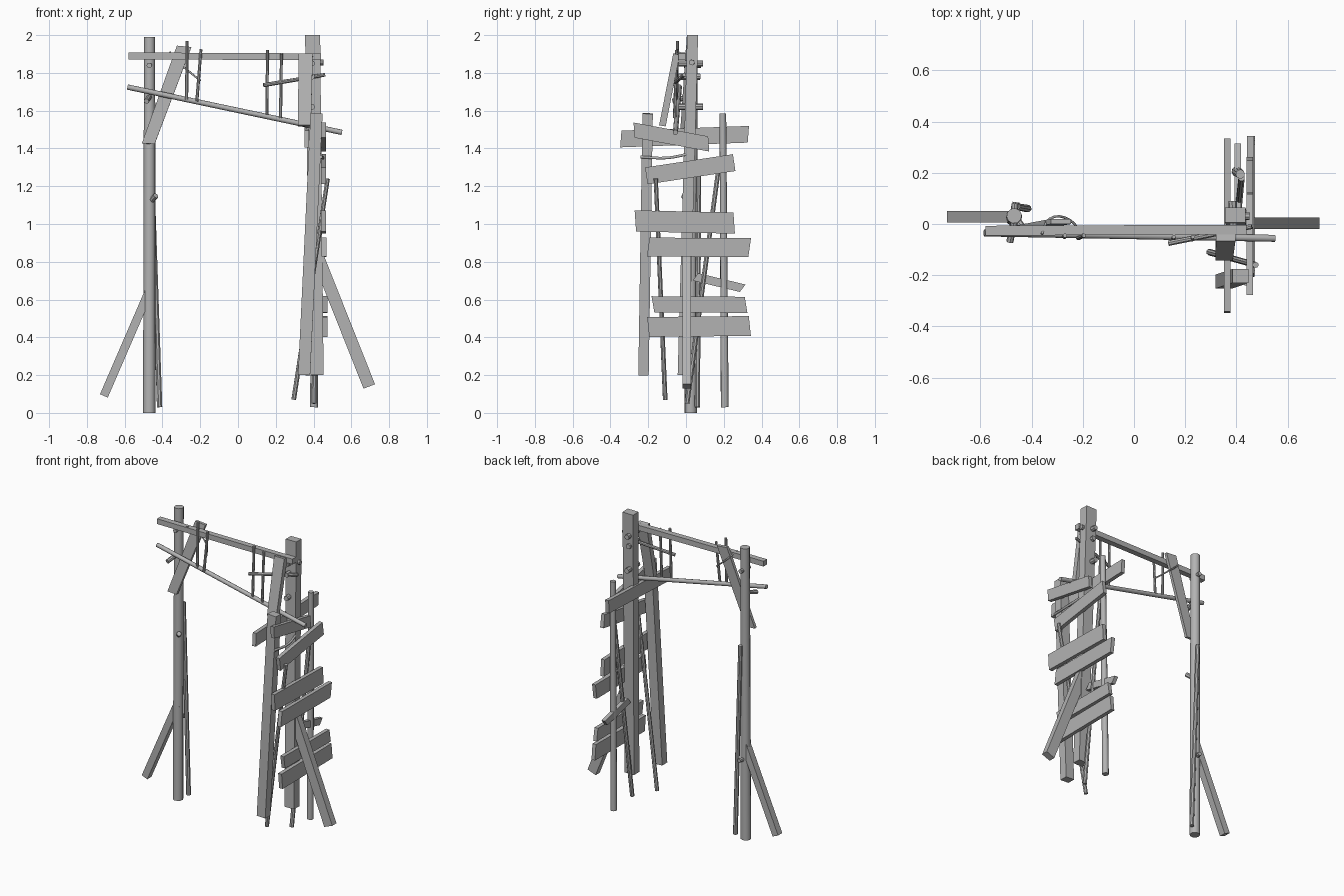
import bpy, bmesh, math
from mathutils import Vector, Matrix

cube = bpy.data.objects.get("Cube")
if cube:
    bpy.data.objects.remove(cube, do_unlink=True)

wood = bpy.data.materials.new("weathered_grey")
wood.use_nodes = True
COLOUR = (0.45, 0.45, 0.45, 1)
wood.diffuse_color = COLOUR
wood.node_tree.nodes["Principled BSDF"].inputs["Base Color"].default_value = COLOUR


def finish(name, bm):
    mesh = bpy.data.meshes.new(name)
    bmesh.ops.recalc_face_normals(bm, faces=bm.faces)
    bm.to_mesh(mesh)
    bm.free()
    mesh.materials.append(wood)
    obj = bpy.data.objects.new(name, mesh)
    bpy.context.collection.objects.link(obj)
    return obj


def frame(a, b, side):
    """Matrix with z along a-b and x as near as possible to side."""
    a, b = Vector(a), Vector(b)
    z = (b - a).normalized()
    x = Vector(side)
    x = (x - z * x.dot(z)).normalized()
    y = z.cross(x)
    m = Matrix((x, y, z)).transposed().to_4x4()
    m.translation = (a + b) / 2
    return m, (b - a).length


def beam(name, a, b, wide, deep, side=(1, 0, 0), taper=1.0, skew=0.0):
    """Squared timber; wide is measured along side, skew slants the sawn ends."""
    m, length = frame(a, b, side)
    bm = bmesh.new()
    bmesh.ops.create_cube(bm, size=1)
    for v in bm.verts:
        k = taper if v.co.z > 0 else 1
        v.co = Vector((v.co.x * wide * k, v.co.y * deep, v.co.z * length + v.co.x * skew))
    bm.transform(m)
    return finish(name, bm)


def pole(name, a, b, r, r_end=None, sides=10):
    """Round timber, smooth along its length."""
    m, length = frame(a, b, (0.9, 0.43, 0.1))
    bm = bmesh.new()
    bmesh.ops.create_cone(bm, cap_ends=True, segments=sides, radius1=r,
                          radius2=r_end or r, depth=length)
    bm.transform(m)
    for f in bm.faces:
        f.smooth = len(f.verts) == 4
    obj = finish(name, bm)
    for e in obj.data.edges:
        e.use_edge_sharp = False
    obj.data.set_sharp_from_angle(angle=math.radians(40))
    return obj


def rope(name, points, r):
    curve = bpy.data.curves.new(name, "CURVE")
    curve.dimensions = "3D"
    curve.bevel_depth = r
    curve.bevel_resolution = 1
    curve.resolution_u = 4
    curve.use_fill_caps = True
    spline = curve.splines.new("BEZIER")
    spline.bezier_points.add(len(points) - 1)
    for p, co in zip(spline.bezier_points, points):
        p.co = co
        p.handle_left_type = p.handle_right_type = "AUTO"
    curve.materials.append(wood)
    obj = bpy.data.objects.new(name, curve)
    bpy.context.collection.objects.link(obj)


# Main uprights
pole("round_post", (-0.47, 0.025, 0), (-0.468, 0.032, 1.99), 0.033, 0.03)
beam("square_post", (0.418, -0.015, 0.2), (0.395, 0.035, 2.0), 0.07, 0.058, taper=1.14)
beam("front_upright", (0.35, -0.225, 0.2), (0.416, -0.203, 1.585), 0.064, 0.055)
pole("back_upright", (0.402, 0.205, 0.03), (0.415, 0.195, 1.585), 0.021, 0.018)

# Slanting ground braces
beam("round_post_brace", (-0.71, 0.028, 0.09), (-0.468, 0.028, 0.65), 0.045, 0.045)
beam("square_post_brace", (0.695, 0.003, 0.14), (0.425, 0.003, 0.82), 0.065, 0.045)

# Crossing timbers between the uprights
beam("top_beam", (-0.58, -0.026, 1.89), (0.44, -0.022, 1.885), 0.036, 0.038, (0, 0, 1))
pole("sloping_rail", (-0.585, -0.035, 1.725), (0.55, -0.056, 1.485), 0.014)

# Boards leaning on the crossing timbers
beam("left_leaning_board", (-0.475, -0.025, 1.425), (-0.285, 0.01, 1.94), 0.065, 0.02,
     taper=1.15, skew=0.02)
beam("right_leaning_board", (0.352, -0.125, 1.52), (0.358, -0.05, 1.9), 0.068, 0.035, taper=1.12)

# Thin sticks: start, end, radius
sticks = {
    "left_prop": ((-0.415, 0.06, 0.03), (-0.458, 0.068, 1.33), 0.015),
    "front_prop": ((0.295, -0.11, 0.07), (0.475, -0.16, 1.24), 0.013),
    "inner_prop": ((0.402, 0.005, 0.05), (0.42, 0.18, 1.35), 0.014),
    "rail_stick_a": ((-0.272, -0.05, 1.66), (-0.27, -0.045, 1.97), 0.009),
    "rail_stick_b": ((-0.218, -0.055, 1.65), (-0.196, -0.045, 1.925), 0.009),
    "rail_stick_c": ((0.153, -0.06, 1.58), (0.156, -0.05, 1.92), 0.009),
    "rail_stick_d": ((0.225, -0.06, 1.56), (0.23, -0.05, 1.9), 0.009),
    "cross_stick": ((0.135, -0.075, 1.735), (0.46, -0.01, 1.79), 0.011),
}
for name, (a, b, r) in sticks.items():
    pole(name, a, b, r, r * 0.9, 8)

# Side boards: x, start (y, z), end (y, z), width, end slant
boards = [
    (0.364, (-0.345, 1.45), (0.33, 1.475), 0.088, 0.01),
    (0.452, (-0.275, 1.497), (0.12, 1.424), 0.078, -0.02),
    (0.452, (-0.21, 1.255), (0.255, 1.325), 0.09, 0.0),
    (0.452, (-0.268, 1.016), (0.255, 1.005), 0.112, -0.01),
    (0.455, (-0.2, 0.878), (0.337, 0.875), 0.1, 0.014),
    (0.46, (-0.175, 0.575), (0.318, 0.572), 0.085, -0.015),
    (0.46, (-0.2, 0.455), (0.338, 0.46), 0.105, -0.01),
    (0.405, (0.05, 0.72), (0.3, 0.66), 0.045, 0.02),
]
for i, (x, a, b, width, slant) in enumerate(boards):
    beam(f"side_board_{i + 1}", (x, *a), (x, *b), width, 0.026, (0, 0, 1), skew=slant)

# Pegs through the square post
for i, z in enumerate((1.85, 1.78, 1.62)):
    tip = 0.09 if z != 1.78 else 0.075
    pole(f"square_post_peg_{i + 1}", (0.39, -0.04, z), (0.385, tip, z), 0.017, sides=8)
pole("side_peg", (0.38, 0.035, 1.855), (0.452, 0.03, 1.855), 0.015, sides=8)

# Pegs on the round post
pole("rail_peg", (-0.485, -0.07, 1.65), (-0.465, 0.03, 1.68), 0.014, sides=8)
pole("beam_peg", (-0.47, -0.01, 1.84), (-0.465, 0.08, 1.84), 0.014, sides=8)
pole("prop_peg", (-0.47, 0.03, 1.11), (-0.435, -0.015, 1.15), 0.015, sides=8)
pole("brace_peg", (-0.47, 0.02, 0.55), (-0.46, 0.085, 0.55), 0.014, sides=8)

# Loose cords
rope("beam_cord", [(-0.36, -0.04, 1.91), (-0.33, 0.02, 1.87), (-0.25, 0.015, 1.8),
                   (-0.2, -0.05, 1.76)], 0.005)
rope("upright_cord", [(0.44, -0.24, 1.355), (0.45, -0.1, 1.35), (0.43, 0.03, 1.375)], 0.008)
